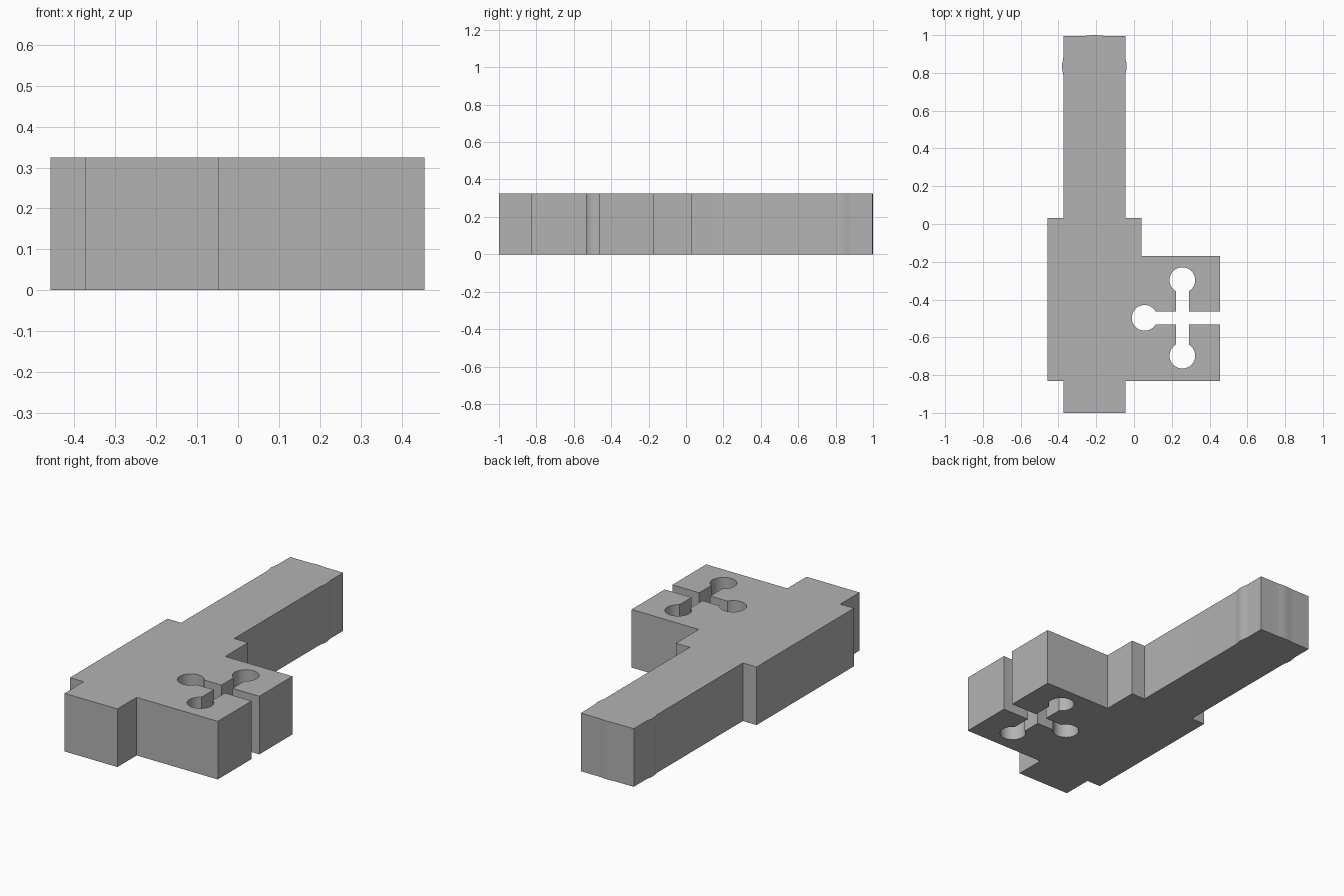
import bpy
import bmesh
from math import cos, sin, pi, radians
from mathutils import Vector

HEIGHT = 0.325
SLOT = 0.034            # half width of the slots
HOLE = 2 * SLOT         # radius of the round slot ends
CROSS = Vector((0.256, -0.497))
ARM = 0.2               # distance from slot crossing to each hole

cube = bpy.data.objects.get("Cube")
if cube:
    bpy.data.objects.remove(cube, do_unlink=True)


def polar(centre, radius, degrees):
    a = radians(degrees)
    return centre + radius * Vector((cos(a), sin(a)))


def keyhole(direction, steps=30):
    """Inner slot corner, then the round end of one slot arm."""
    points = [polar(CROSS, SLOT * 2 ** 0.5, direction + 45)]
    hole = polar(CROSS, ARM, direction)
    start = direction + 150
    points += [polar(hole, HOLE, start - 300 * i / steps) for i in range(steps + 1)]
    return points


def bulge(start, end, outward, amount, steps=12):
    """Shallow rounded swelling along a straight edge."""
    start, end, outward = Vector(start), Vector(end), Vector(outward)
    return [start.lerp(end, i / steps)
            + outward * amount * (1 - cos(2 * pi * i / steps)) / 2
            for i in range(steps + 1)]


# Outline, counter-clockwise from the front tab
left, right = -0.374, -0.046
outline = [(left, -1), (right, -1), (right, -0.83), (0.456, -0.83),
           (0.456, CROSS.y - SLOT)]

# Three-armed slot, open at the side
for direction in (-90, -180, -270):
    outline += keyhole(direction)
outline += [CROSS + Vector((SLOT, SLOT)), (0.456, CROSS.y + SLOT)]

# Shoulder and long handle
outline += [(0.456, -0.17), (0.04, -0.17), (0.04, 0.032), (right, 0.032)]
outline += bulge((right, 0.78), (right, 0.89), (1, 0), 0.007)
outline += [(right, 0.996)]
outline += bulge((-0.15, 0.996), (-0.27, 0.996), (0, 1), 0.004)
outline += [(left, 0.996)]
outline += bulge((left, 0.89), (left, 0.78), (-1, 0), 0.007)
outline += [(left, 0.032), (-0.459, 0.032), (-0.459, -0.83), (left, -0.83)]

# Extrude the outline into a solid block
bm = bmesh.new()
base = bm.faces.new([bm.verts.new((p[0], p[1], 0)) for p in outline])
extruded = bmesh.ops.extrude_face_region(bm, geom=[base], use_keep_orig=True)
top = [v for v in extruded["geom"] if isinstance(v, bmesh.types.BMVert)]
bmesh.ops.translate(bm, verts=top, vec=(0, 0, HEIGHT))
bmesh.ops.recalc_face_normals(bm, faces=bm.faces)
mesh = bpy.data.meshes.new("slotted_block")
bm.to_mesh(mesh)
bm.free()
block = bpy.data.objects.new("slotted_block", mesh)
bpy.context.collection.objects.link(block)

# Plain grey material
grey = bpy.data.materials.new("plain_grey")
grey.use_nodes = True
colour = (0.45, 0.45, 0.45, 1)
grey.diffuse_color = colour
grey.node_tree.nodes["Principled BSDF"].inputs["Base Color"].default_value = colour
mesh.materials.append(grey)

# Smooth curves, sharp corners
bpy.ops.object.select_all(action="DESELECT")
block.select_set(True)
bpy.context.view_layer.objects.active = block
bpy.ops.object.shade_smooth_by_angle(angle=radians(30))
